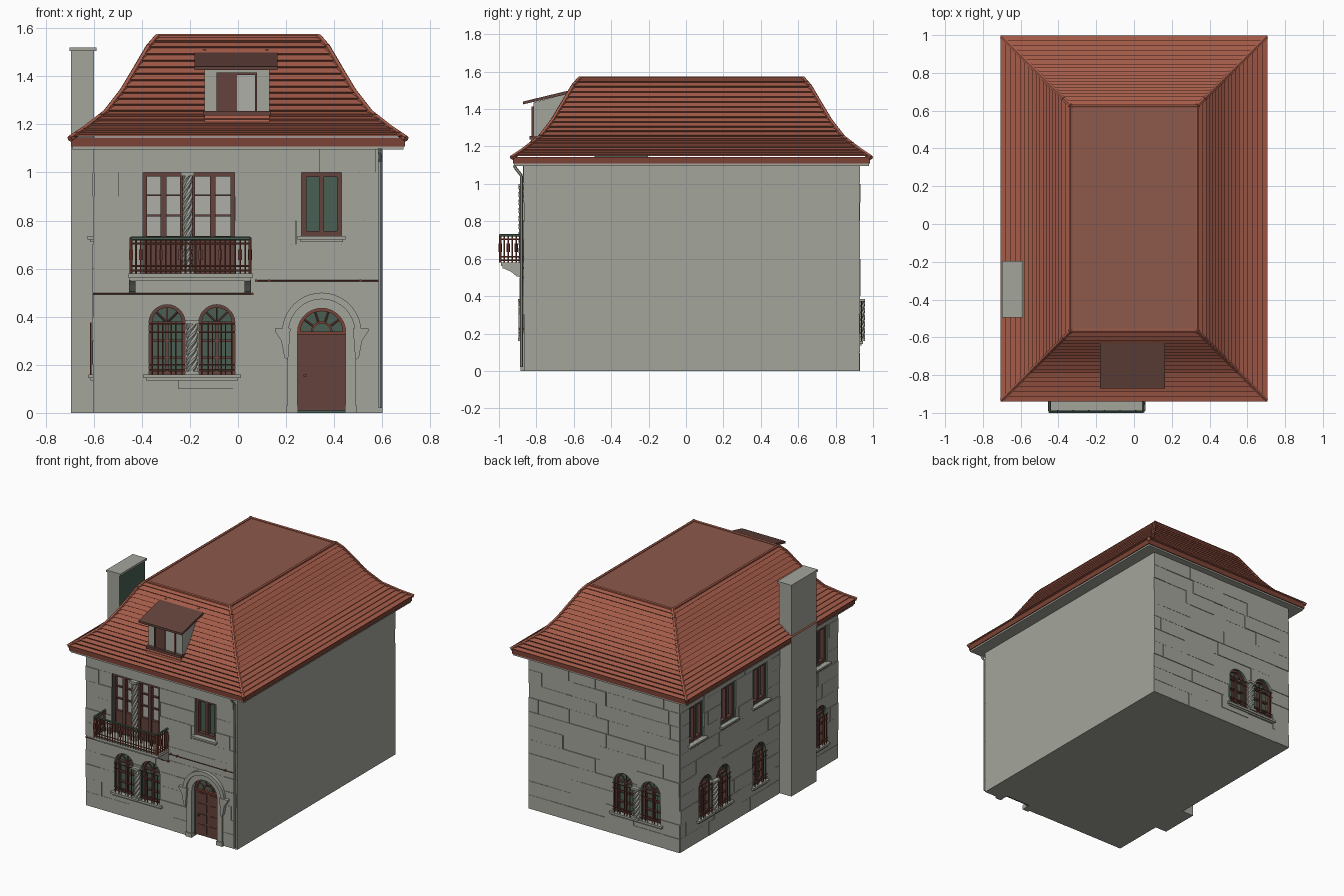
import bpy, bmesh, math, random
from mathutils import Matrix, Vector

random.seed(4)
cube = bpy.data.objects.get("Cube")
if cube:
    bpy.data.objects.remove(cube, do_unlink=True)


def material(name, *rgb):
    m = bpy.data.materials.new(name)
    m.use_nodes = True
    m.diffuse_color = (*rgb, 1)
    m.node_tree.nodes["Principled BSDF"].inputs["Base Color"].default_value = (*rgb, 1)
    return m


STONE = material("grey stone", .37, .375, .33)
TILE = material("terracotta tile", .37, .105, .066)
FLAT = material("flat roof brown", .27, .1, .07)
WOOD = material("dark brown wood", .125, .055, .045)
IRON = material("red brown iron", .2, .055, .035)
GREEN = material("dark green", .068, .118, .088)
PALE = material("pale glass", .42, .43, .39)
I = Matrix.Identity(4)


# ---- helpers: all parts are drawn as x,z outlines with y pointing into the wall
def panel(bm, pts, y0, y1):
    a = [bm.verts.new((x, y0, z)) for x, z in pts]
    b = [bm.verts.new((x, y1, z)) for x, z in pts]
    bm.faces.new(a)
    bm.faces.new(b[::-1])
    for i in range(len(a)):
        j = (i + 1) % len(a)
        bm.faces.new((a[i], b[i], b[j], a[j]))


def rect(x0, x1, z0, z1):
    return [(x1, z0), (x1, z1), (x0, z1), (x0, z0)]


def arch(cx, z0, spring, r, n=14):
    arc = [(cx + r * math.cos(math.pi * i / n), spring + r * math.sin(math.pi * i / n)) for i in range(n + 1)]
    return [(cx + r, z0)] + arc + [(cx - r, z0)]


def box(bm, x0, x1, y0, y1, z0, z1):
    panel(bm, rect(x0, x1, z0, z1), y0, y1)


def rod(bm, p, q, r, n=6):
    p, q = Vector(p), Vector(q)
    m = Matrix.Translation((p + q) / 2) @ (q - p).to_track_quat('Z', 'Y').to_matrix().to_4x4()
    bmesh.ops.create_cone(bm, cap_ends=True, segments=n, radius1=r, radius2=r, depth=(q - p).length, matrix=m)


def path(bm, pts, r):
    for p, q in zip(pts, pts[1:]):
        rod(bm, p, q, r)


def finish(name, bm, mat, M=I):
    bmesh.ops.recalc_face_normals(bm, faces=bm.faces)
    me = bpy.data.meshes.new(name)
    bm.to_mesh(me)
    bm.free()
    me.materials.append(mat)
    ob = bpy.data.objects.new(name, me)
    ob.matrix_world = M
    bpy.context.collection.objects.link(ob)
    return ob


def cut(ob, cutters):
    for c in cutters:
        mod = ob.modifiers.new("opening", 'BOOLEAN')
        mod.operation, mod.solver, mod.object = 'DIFFERENCE', 'EXACT', c
    bpy.context.view_layer.update()
    me = bpy.data.meshes.new_from_object(ob.evaluated_get(bpy.context.evaluated_depsgraph_get()))
    ob.modifiers.clear()
    ob.data = me


def twisted_column(bm, x, y, z0, z1, r, rings=28, sides=12):
    old = None
    for k in range(rings + 1):
        ring = []
        for s in range(sides):
            a = math.tau * s / sides + k * .35
            q = r * (1 if s % 3 else .72)
            ring.append(bm.verts.new((x + q * math.cos(a), y + q * math.sin(a), z0 + (z1 - z0) * k / rings)))
        for s in range(sides if old else 0):
            t = (s + 1) % sides
            bm.faces.new((old[s], old[t], ring[t], ring[s]))
        old = ring
    for zz in (z0, z1 - .015):
        box(bm, x - r * 1.2, x + r * 1.2, y - r, y + r, zz, zz + .015)


# ---- walls with windows: transform, extent, arched pairs, arched singles, upper windows
F, B, L = -.865, .925, -.6
walls = {
    "front": (Matrix.Translation((0, F, 0)), -.6, .6, [(-.295, -.088)], [], [.348]),
    "back": (Matrix.Translation((0, B, 0)) @ Matrix.Rotation(math.pi, 4, 'Z'), -.6, .6, [(.15, .37)], [], []),
    "left": (Matrix.Translation((L, 0, 0)) @ Matrix.Rotation(-math.pi / 2, 4, 'Z'), -.925, .865,
             [(-.64, -.44)], [-.03, .66], [-.74, -.38, -.02, .66]),
}
cutters = []
for side, (M, u0, u1, pairs, singles, uppers) in walls.items():
    cutter, frame, glass, sill, grille, blocks = (bmesh.new() for _ in range(6))
    z0, spring, r = .16, .375, .075
    for cx in [c for p in pairs for c in p] + singles:
        panel(cutter, arch(cx, z0, spring, r), -.05, .05)
        panel(glass, arch(cx, z0, spring, r), .04, .048)
        panel(frame, arch(cx, z0, spring, r) + arch(cx, z0, spring, r - .013)[::-1], .018, .045)
        box(frame, cx - r, cx + r, .018, .045, z0, z0 + .015)
        box(frame, cx - .007, cx + .007, .02, .045, z0, spring)
        for zz in (.23, .3, spring):
            box(frame, cx - r, cx + r, .022, .045, zz - .005, zz + .005)
        for k in (1, 2, 3):
            a = math.pi * k / 4
            rod(frame, (cx, .035, spring), (cx + r * math.cos(a), .035, spring + r * math.sin(a)), .004)
        # projecting iron grille
        for dx in (-.062, -.036, -.018, .018, .036, .062):
            rod(grille, (cx + dx, -.012, z0), (cx + dx, -.012, spring), .003, 5)
        for zz in (z0 + .02, .2, .335, spring - .005):
            rod(grille, (cx - r, -.012, zz), (cx + r, -.012, zz), .0035, 5)
    for lo, hi in [(min(p) - .1, max(p) + .1) for p in pairs] + [(c - .09, c + .09) for c in singles]:
        box(sill, lo, hi, -.022, .02, z0 - .015, z0)
        box(sill, lo + .012, hi - .012, -.014, .02, z0 - .025, z0 - .015)
    for a, b in pairs:
        twisted_column(sill, (a + b) / 2, -.008, z0, .385, .024)
    for cx in uppers:
        o = rect(cx - .083, cx + .083, .735, 1)
        panel(cutter, o, -.05, .05)
        panel(glass, o, .04, .048)
        panel(frame, o + rect(cx - .063, cx + .063, .735, .98)[::-1], .012, .045)
        box(frame, cx - .083, cx + .083, .012, .045, .735, .757)
        box(frame, cx - .01, cx + .01, .015, .045, .735, 1)
        box(sill, cx - .1, cx + .1, -.026, .02, .722, .735)
        box(sill, cx - .088, cx + .088, -.016, .02, .71, .722)
    if side == "front":
        # balcony door and entrance openings
        for lo, hi in ((-.395, -.225), (-.195, -.015)):
            panel(cutter, rect(lo, hi, .58, 1), -.05, .05)
        panel(cutter, arch(.348, -.01, .335, .1), -.05, .05)
        panel(glass, arch(.348, .3, .335, .1), .04, .048)
    # ashlar blocks in running bond, each standing out by a slightly different amount
    for row in range(11):
        u = u0 - (.15 if row % 2 else .0)
        while u < u1:
            w = random.uniform(.2, .34)
            a, b = max(u, u0), min(u + w, u1)
            if b - a > .01:
                box(blocks, a + .0007, b - .0007, -random.uniform(.001, .007), .002,
                    row * .1 + .0007, row * .1 + .0993)
            u += w
    c = finish(side + "_opening_cutter", cutter, GREEN, M)
    c.hide_render = True
    cutters.append(c)
    cut(finish(side + "_stone_blocks", blocks, STONE, M), [c])
    for name, bm, mat in (("window_frames", frame, WOOD), ("window_glass", glass, GREEN),
                          ("sills_and_columns", sill, STONE), ("window_grilles", grille, IRON)):
        finish(side + "_" + name, bm, mat, M)

bm = bmesh.new()
box(bm, L, .6, F, B, 0, 1.1)
core = finish("house_walls", bm, STONE)
cut(core, cutters)
core.data.materials.append(GREEN)
for p in core.data.polygons:
    c = p.center
    p.material_index = int(abs(c.x) < .598 and F + .002 < c.y < B - .002 and .001 < c.z < 1.09)
for c in cutters:
    bpy.data.objects.remove(c, do_unlink=True)

# ---- balcony doors
M = walls["front"][0]
frame, glass, stone = (bmesh.new() for _ in range(3))
for lo, hi in ((-.395, -.225), (-.195, -.015)):
    mid = (lo + hi) / 2
    box(glass, lo, hi, .04, .048, .58, 1)
    panel(frame, rect(lo, hi, .58, 1) + rect(lo + .017, hi - .017, .58, .983)[::-1], .01, .045)
    box(frame, mid - .012, mid + .012, .012, .045, .58, 1)
    box(frame, lo, hi, .02, .045, .58, .735)
    for zz in (.82, .905):
        box(frame, lo, hi, .025, .045, zz - .004, zz + .004)
twisted_column(stone, -.21, -.008, .58, 1, .022, 44)
finish("balcony_door_frames", frame, WOOD, M)
finish("balcony_door_panes", glass, PALE, M)
finish("balcony_column", stone, STONE, M)

# ---- entrance door with arched stone surround
door, stone, bars = (bmesh.new() for _ in range(3))
cx, s = .348, .335
box(door, cx - .1, cx + .1, .03, .045, .01, s)
for lo in (cx - .08, cx + .01):
    for k in range(4):
        box(door, lo, lo + .07, .026, .04, .03 + .075 * k, .09 + .075 * k)
rod(door, (cx - .07, .03, .155), (cx - .07, .012, .155), .007)
panel(bars, arch(cx, s, s, .1) + arch(cx, s, s, .088)[::-1], .02, .045)
panel(bars, arch(cx, s - .005, s, .045) + arch(cx, s - .005, s, .037)[::-1], .03, .045)
box(bars, cx - .1, cx + .1, .02, .045, s - .008, s + .004)
for k in range(1, 5):
    a = math.pi * k / 5
    rod(bars, (cx + .04 * math.cos(a), .035, s + .04 * math.sin(a)),
        (cx + .095 * math.cos(a), .035, s + .095 * math.sin(a)), .004)
panel(stone, arch(cx, 0, s, .142) + arch(cx, 0, s, .1)[::-1], -.014, .01)
panel(stone, arch(cx, s, s, .165, 20) + arch(cx, s, s, .138, 20)[::-1], -.026, .01)
for d in (-1, 1):
    panel(stone, [(cx + d * x, z) for x, z in ((.14, .22), (.155, .23), (.168, .3), (.195, .34), (.195, .35), (.13, .35))],
          -.03, .01)
    box(stone, cx + d * .122 - .024, cx + d * .122 + .024, -.02, .01, 0, .03)
finish("entrance_door", door, WOOD, M)
finish("entrance_fanlight_bars", bars, IRON, M)
finish("entrance_surround", stone, STONE, M)

# ---- balcony
SIDE = Matrix.Rotation(math.pi / 2, 4, 'Z')  # outline x becomes depth, y becomes minus width
slab, brackets, rail, top = (bmesh.new() for _ in range(4))
box(slab, -.455, .06, -.99, F, .56, .58)
box(slab, -.445, .05, -.98, F, .548, .56)
for x in (-.44, .04):
    panel(brackets, [(F, .5), (-.905, .505), (-.935, .53), (-.98, .55), (-.98, .56), (F, .56)], -x - .014, -x + .014)
corners = [(-.445, F), (-.445, -.993), (.05, -.993), (.05, F)]
for (xa, ya), (xb, yb) in zip(corners, corners[1:]):
    path(top, [(xa, ya, .725), (xb, yb, .725)], .0075)
    for z in (.592, .61, .705):
        path(rail, [(xa, ya, z), (xb, yb, z)], .004)
    n = max(4, round(math.hypot(xb - xa, yb - ya) / .021))
    for i in range(n + 1):
        x, y = xa + (xb - xa) * i / n, ya + (yb - ya) * i / n
        rod(rail, (x, y, .58), (x, y, .725), .007 if i in (0, n) else .0035, 5)
        if i % 4 == 2:
            rod(rail, (x, y, .635), (x, y, .68), .009)
finish("balcony_slab", slab, STONE)
finish("balcony_brackets", brackets, STONE, SIDE)
finish("balcony_railing", rail, IRON)
finish("balcony_handrail", top, GREEN)

# ---- roof: curved slope in stepped rows of tiles
profile = [(0, 1.14), (.06, 1.18), (.15, 1.25), (.22, 1.34), (.28, 1.44), (.33, 1.525), (.365, 1.565)]


def slope(t):
    seg = [math.dist(a, b) for a, b in zip(profile, profile[1:])]
    t *= sum(seg)
    for (a, b), s in zip(zip(profile, profile[1:]), seg):
        if t <= s + 1e-6:
            return Vector(a).lerp(Vector(b), t / s)
        t -= s


def corner_ring(d, z):
    x, y0, y1 = .7 - d, -.932 + d, .99 - d
    return [(-x, y0, z), (x, y0, z), (x, y1, z), (-x, y1, z)]


bm = bmesh.new()
rows, loops = 18, []
for i in range(rows):
    p, q = slope(i / rows), slope((i + 1) / rows)
    n = Vector((p.y - q.y, q.x - p.x)).normalized() * .012
    loops += [corner_ring(*(p + n)), corner_ring(*q)]
rings = [[bm.verts.new(v) for v in lp] for lp in loops]
for a, b in zip(rings, rings[1:]):
    for i in range(4):
        j = (i + 1) % 4
        bm.faces.new((a[i], a[j], b[j], b[i]))
bm.faces.new(rings[-1])
bm.faces.new(rings[0][::-1])
roof = finish("tiled_roof", bm, TILE)
roof.data.materials.append(FLAT)
for p in roof.data.polygons:
    p.material_index = int(p.normal.z > .99 and p.center.z > 1.5)

caps = bmesh.new()
for i in range(4):
    path(caps, [corner_ring(*p)[i] for p in profile], .013)
ridge = corner_ring(.365, 1.565)
path(caps, ridge + ridge[:1], .01)
finish("hip_and_ridge_caps", caps, TILE)
for name, e, z0, z1, mat in (("eaves_fascia", .006, 1.108, 1.145, IRON), ("eaves_soffit", .012, 1.096, 1.108, STONE)):
    bm = bmesh.new()
    box(bm, -.7 + e, .7 - e, -.932 + e, .99 - e, z0, z1)
    finish(name, bm, mat)

# ---- dormer
cheeks, lid, trim, pane, apron, clips = (bmesh.new() for _ in range(6))
panel(cheeks, [(-.815, 1.22), (-.815, 1.435), (-.6, 1.49), (-.58, 1.4), (-.7, 1.25)], -.13, .14)
panel(lid, [(-.872, 1.425), (-.872, 1.44), (-.59, 1.508), (-.59, 1.49)], -.165, .18)
panel(apron, [(-.85, 1.19), (-.825, 1.24), (-.75, 1.24), (-.78, 1.19)], -.13, .14)
box(trim, -.145, .135, -.838, -.78, 1.237, 1.255)
panel(trim, rect(-.09, .08, 1.255, 1.415) + rect(-.08, .07, 1.255, 1.405)[::-1], -.825, -.81)
box(trim, -.085, -.005, -.822, -.81, 1.255, 1.41)
box(pane, -.005, .072, -.818, -.81, 1.258, 1.406)
for x in (-.14, .12):
    box(clips, x - .006, x + .006, -.62, -.59, 1.495, 1.512)
finish("dormer_cheeks", cheeks, STONE, SIDE)
finish("dormer_roof", lid, WOOD, SIDE)
finish("dormer_apron", apron, TILE, SIDE)
finish("dormer_window_frame", trim, WOOD)
finish("dormer_window_pane", pane, PALE)
finish("dormer_clips", clips, STONE)

# ---- chimney with dark inner face
bm = bmesh.new()
box(bm, -.695, -.598, -.488, -.202, 0, 1.51)
chimney = finish("chimney", bm, STONE)
chimney.data.materials.append(GREEN)
for p in chimney.data.polygons:
    p.material_index = int(p.normal.x > .9)
bm = bmesh.new()
box(bm, -.7, -.588, -.495, -.195, 1.505, 1.52)
finish("chimney_cap", bm, STONE)

# ---- wall cables and rainwater pipe
bm = bmesh.new()
path(bm, [(-.6, -.878, .495), (.06, -.878, .495)], .003)
path(bm, [(.07, -.878, .55), (.59, -.878, .55)], .003)
for x, z in ((.06, .495), (.075, .55), (.13, .55), (.51, .55)):
    rod(bm, (x, -.865, z), (x, -.884, z), .006)
finish("wall_cables", bm, IRON)
bm = bmesh.new()
path(bm, [(.59, -.918, 1.1), (.59, -.912, 1.085), (.592, -.88, 1.045), (.592, -.88, .02)], .008)
finish("rainwater_pipe", bm, STONE)
